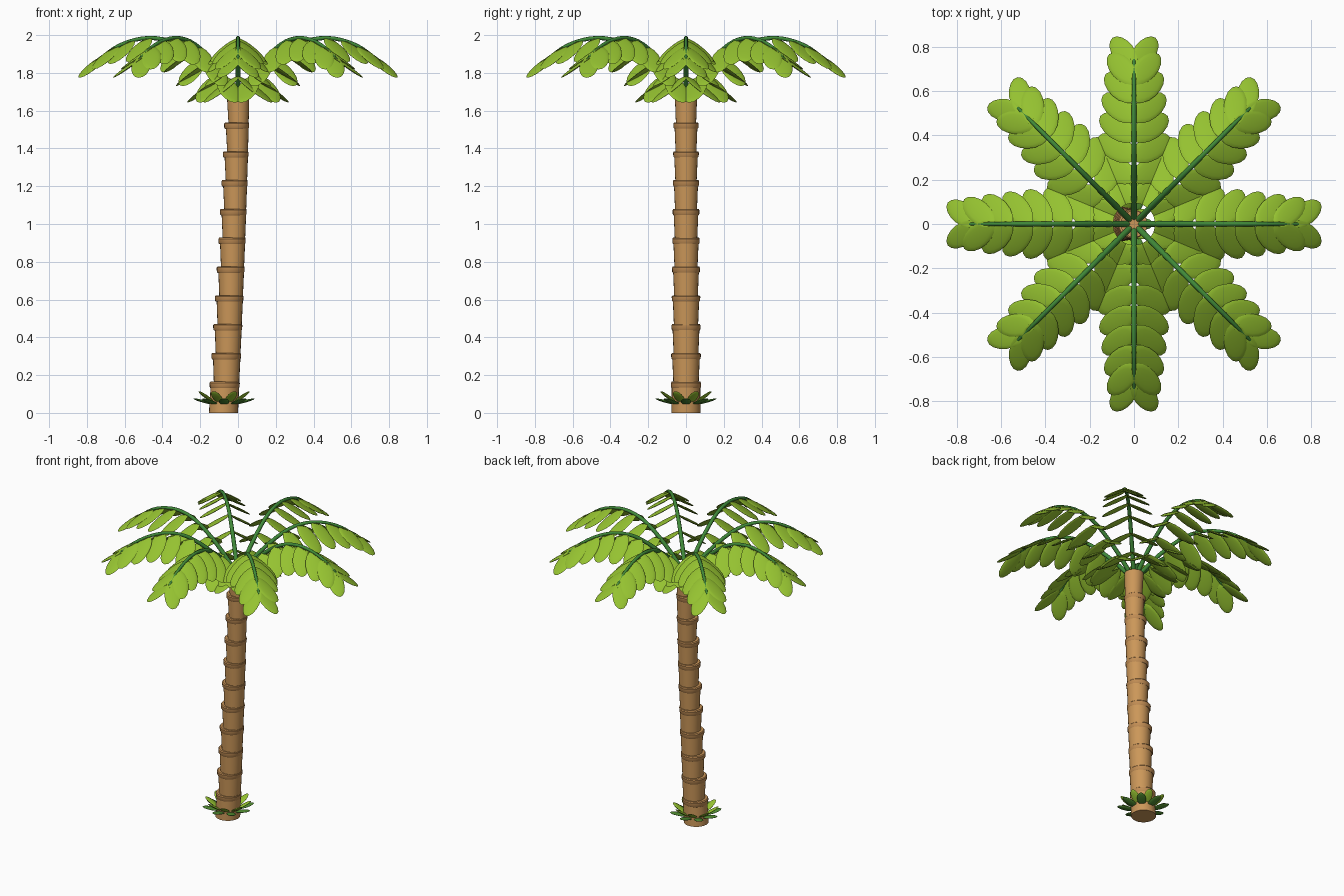
import bpy, bmesh, math
from mathutils import Vector, Matrix

if "Cube" in bpy.data.objects:
    bpy.data.objects.remove(bpy.data.objects["Cube"])


def material(name, col):
    m = bpy.data.materials.new(name)
    m.diffuse_color = (*col, 1)
    m.use_nodes = True
    m.node_tree.nodes["Principled BSDF"].inputs["Base Color"].default_value = m.diffuse_color
    return m


BARK = material("bark", (0.60, 0.31, 0.10))
RING = material("ring_bark", (0.54, 0.27, 0.09))
LEAF = material("leaf", (0.30, 0.54, 0.03))
STEM = material("stem_green", (0.05, 0.25, 0.04))
DARK = material("dark_leaf", (0.08, 0.26, 0.03))


def finish(bm, name, mat):
    me = bpy.data.meshes.new(name)
    bm.to_mesh(me)
    bm.free()
    ob = bpy.data.objects.new(name, me)
    bpy.context.collection.objects.link(ob)
    me.materials.append(mat)
    bpy.context.view_layer.objects.active = ob
    ob.select_set(True)
    bpy.ops.object.shade_smooth_by_angle(angle=math.radians(35))
    ob.select_set(False)
    return ob


def lathe(bm, rings, n=24):
    """Skin a stack of circles given as (centre x, z, radius)."""
    loops = [[bm.verts.new((cx + r * math.cos(2 * math.pi * k / n),
                            r * math.sin(2 * math.pi * k / n), z)) for k in range(n)]
             for cx, z, r in rings]
    for a, b in zip(loops, loops[1:]):
        for k in range(n):
            bm.faces.new((a[k], a[(k + 1) % n], b[(k + 1) % n], b[k]))
    bm.faces.new(loops[0][::-1])
    bm.faces.new(loops[-1])


def leaflet(bm, base, direction, length, width, thick):
    """Flat ellipsoid growing from base along direction, its width kept level."""
    x = direction.normalized()
    y = Vector((0, 0, 1)).cross(x).normalized()
    z = x.cross(y)
    rot = Matrix((x, y, z)).transposed().to_4x4()
    mat = (Matrix.Translation(base + x * length / 2) @ rot
           @ Matrix.Diagonal((length / 2, width / 2, thick / 2, 1)))
    bmesh.ops.create_uvsphere(bm, u_segments=16, v_segments=8, radius=1, matrix=mat)


# Leaning trunk: flared segments, each with a collar at its top
TOP = 1.70


def centre(z):
    return -0.077 * (1 - z / TOP) ** 1.25


def radius(z):
    return 0.077 - 0.017 * z / TOP


trunk, collars = bmesh.new(), bmesh.new()
levels = [0] + [0.165 + 0.1525 * i for i in range(10)] + [TOP]
for i, (z0, z1) in enumerate(zip(levels, levels[1:])):
    r0, r1 = radius(z0) - (0.008 if i else 0), radius(z1)
    lathe(trunk, [(centre(z0) + (0.007 if i else 0), z0, r0), (centre(z1), z1, r1)])
    if i < 10:
        cx, r = centre(z1) - 0.003, r1 + 0.004
        lathe(collars, [(cx, z1 - 0.034, r - 0.004), (cx, z1 - 0.028, r),
                        (cx, z1 - 0.006, r + 0.001), (cx, z1, r - 0.004)])
finish(trunk, "trunk", BARK)
finish(collars, "trunk_collars", RING)


# Fronds: arched stem with drooping leaflet pairs
def spline(points, t):
    """Catmull-Rom through (r, z) points."""
    p = [Vector(q) for q in points]
    p = [2 * p[0] - p[1]] + p + [2 * p[-1] - p[-2]]
    s = min(t, 0.9999) * (len(points) - 1)
    i = int(s)
    u = s - i
    a, b, c, d = p[i:i + 4]
    return 0.5 * (2 * b + (c - a) * u + (2 * a - 5 * b + 4 * c - d) * u * u
                  + (3 * b - a - 3 * c + d) * u ** 3)


def frond(name, points, angle, pairs, start):
    out = Vector((math.cos(angle), math.sin(angle), 0))
    side = Vector((-out.y, out.x, 0))
    up = Vector((0, 0, 1))

    def at(t):
        q = spline(points, t)
        return out * q.x + up * q.y

    cu = bpy.data.curves.new(name + "_stem", "CURVE")
    cu.dimensions = "3D"
    cu.bevel_depth = 0.012
    cu.bevel_resolution = 2
    cu.use_fill_caps = True
    sp = cu.splines.new("POLY")
    sp.points.add(20)
    for k in range(21):
        sp.points[k].co = (*at(k / 20), 1)
        sp.points[k].radius = 1.2 - 0.5 * k / 20
    cu.materials.append(STEM)
    bpy.context.collection.objects.link(bpy.data.objects.new(name + "_stem", cu))

    bm = bmesh.new()
    for k in range(pairs):
        f = k / (pairs - 1)
        pos = at(start + (0.95 - start) * f)
        yaw = math.radians(64 - 27 * f ** 1.5)
        pitch = math.radians(35)
        length, width = 0.25 - 0.045 * f, 0.118 - 0.018 * f
        for s in (-1, 1):
            d = (out * math.cos(yaw) + side * s * math.sin(yaw)) * math.cos(pitch) - up * math.sin(pitch)
            leaflet(bm, pos - d * 0.008 - up * 0.004, d, length, width, 0.016)
    finish(bm, name + "_leaflets", LEAF)


ARCH = [(0.01, 1.67), (0.16, 1.83), (0.32, 1.95), (0.47, 1.985), (0.62, 1.95), (0.74, 1.87)]
for i in range(8):
    frond(f"frond_{i + 1}", ARCH, math.pi / 4 * i, 8, 0.14)

# Ring of grass leaves round the foot
for name, phase, z, tilt, mat in (("foot_leaves_low", 0, 0.055, 15, DARK),
                                  ("foot_leaves_high", 0.39, 0.06, 34, LEAF)):
    bm = bmesh.new()
    for k in range(8):
        a = 2 * math.pi * k / 8 + phase
        out = Vector((math.cos(a), math.sin(a), 0))
        d = out + Vector((0, 0, math.tan(math.radians(tilt))))
        leaflet(bm, Vector((centre(0.06), 0, z - 0.01)) + out * 0.05, d, 0.115, 0.055, 0.014)
    finish(bm, name, mat)
